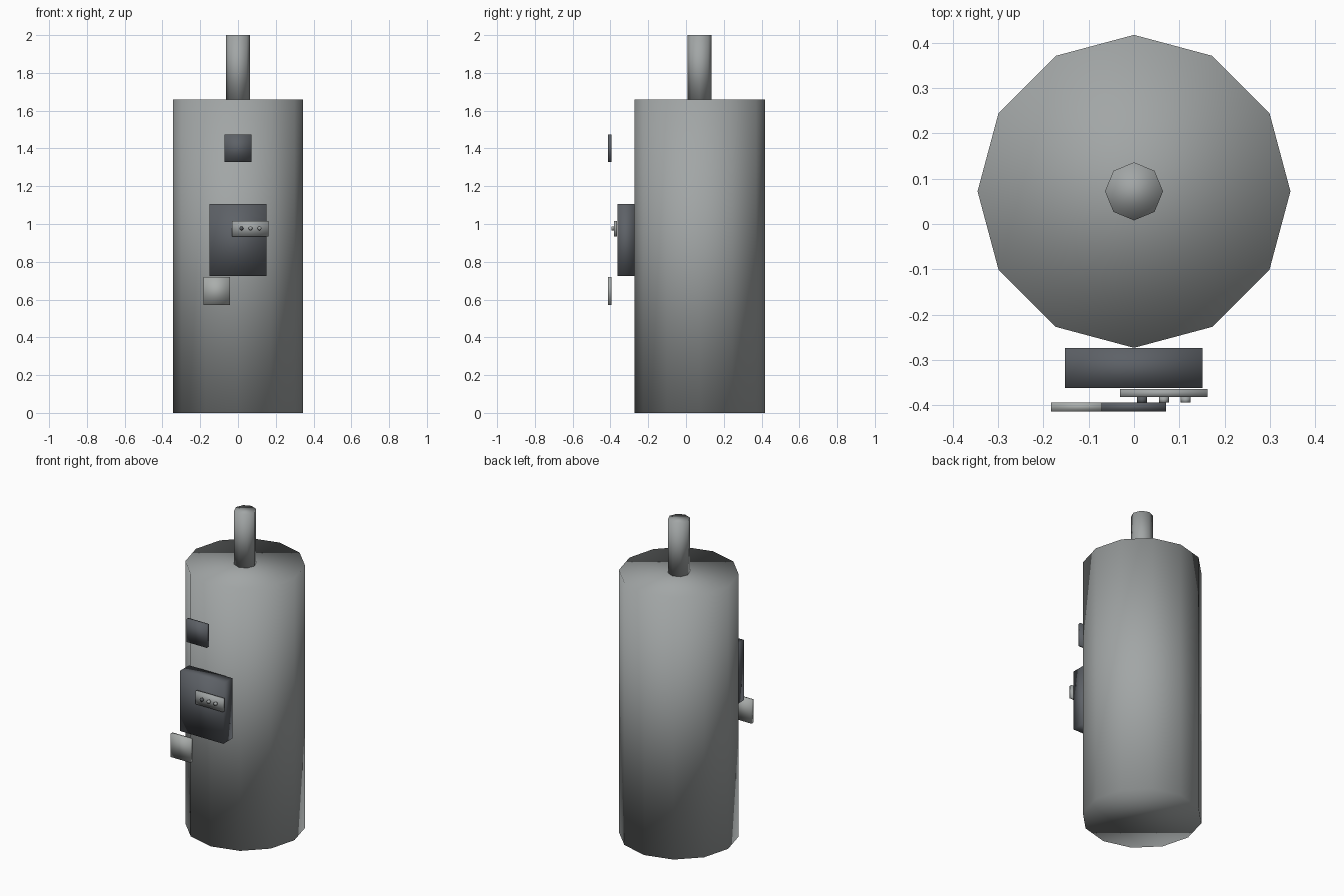
import bpy
import math

cube = bpy.data.objects.get("Cube")
if cube:
    bpy.data.objects.remove(cube, do_unlink=True)


def material(name, colour):
    mat = bpy.data.materials.new(name)
    mat.use_nodes = True
    rgba = (*colour, 1)
    mat.diffuse_color = rgba
    mat.node_tree.nodes["Principled BSDF"].inputs["Base Color"].default_value = rgba
    return mat


steel = material("steel grey", (0.36, 0.38, 0.38))
charcoal = material("charcoal", (0.11, 0.12, 0.135))
pale = material("pale grey", (0.40, 0.42, 0.41))
dark = material("dark button grey", (0.10, 0.11, 0.12))


def finish(name, mat):
    obj = bpy.context.object
    obj.name = name
    obj.data.materials.append(mat)
    # Soft normals across every edge, caps included
    bpy.ops.object.transform_apply(location=False, rotation=True, scale=True)
    bpy.ops.object.shade_smooth()
    return obj


def cylinder(name, mat, sides, radius, depth, centre, rotation=(0, 0, 0)):
    bpy.ops.mesh.primitive_cylinder_add(vertices=sides, radius=radius, depth=depth,
                                        location=centre, rotation=rotation)
    return finish(name, mat)


def box(name, mat, low, high):
    centre = [(a + b) / 2 for a, b in zip(low, high)]
    bpy.ops.mesh.primitive_cube_add(size=1, location=centre)
    bpy.context.object.scale = [b - a for a, b in zip(low, high)]
    return finish(name, mat)


# Tank and flue pipe
AXIS_Y = 0.072
TANK_TOP = 1.66
cylinder("tank", steel, 12, 0.345, TANK_TOP, (0, AXIS_Y, TANK_TOP / 2))
cylinder("flue_pipe", steel, 8, 0.064, 2 - TANK_TOP, (0, AXIS_Y, 1 + TANK_TOP / 2))

# Control box with its button strip
box("control_box", charcoal, (-0.152, -0.362, 0.724), (0.151, -0.273, 1.106))
box("button_strip", steel, (-0.031, -0.382, 0.935), (0.162, -0.364, 1.016))
for i, mat in enumerate((dark, steel, steel)):
    cylinder(f"button_{i + 1}", mat, 8, 0.011, 0.012,
             (0.018 + 0.048 * i, -0.388, 0.977), (math.pi / 2, 0, 0))

# Floating plates in front of the tank
box("upper_plate", charcoal, (-0.072, -0.413, 1.329), (0.071, -0.394, 1.474))
box("lower_plate", pale, (-0.183, -0.413, 0.571), (-0.043, -0.394, 0.719))
